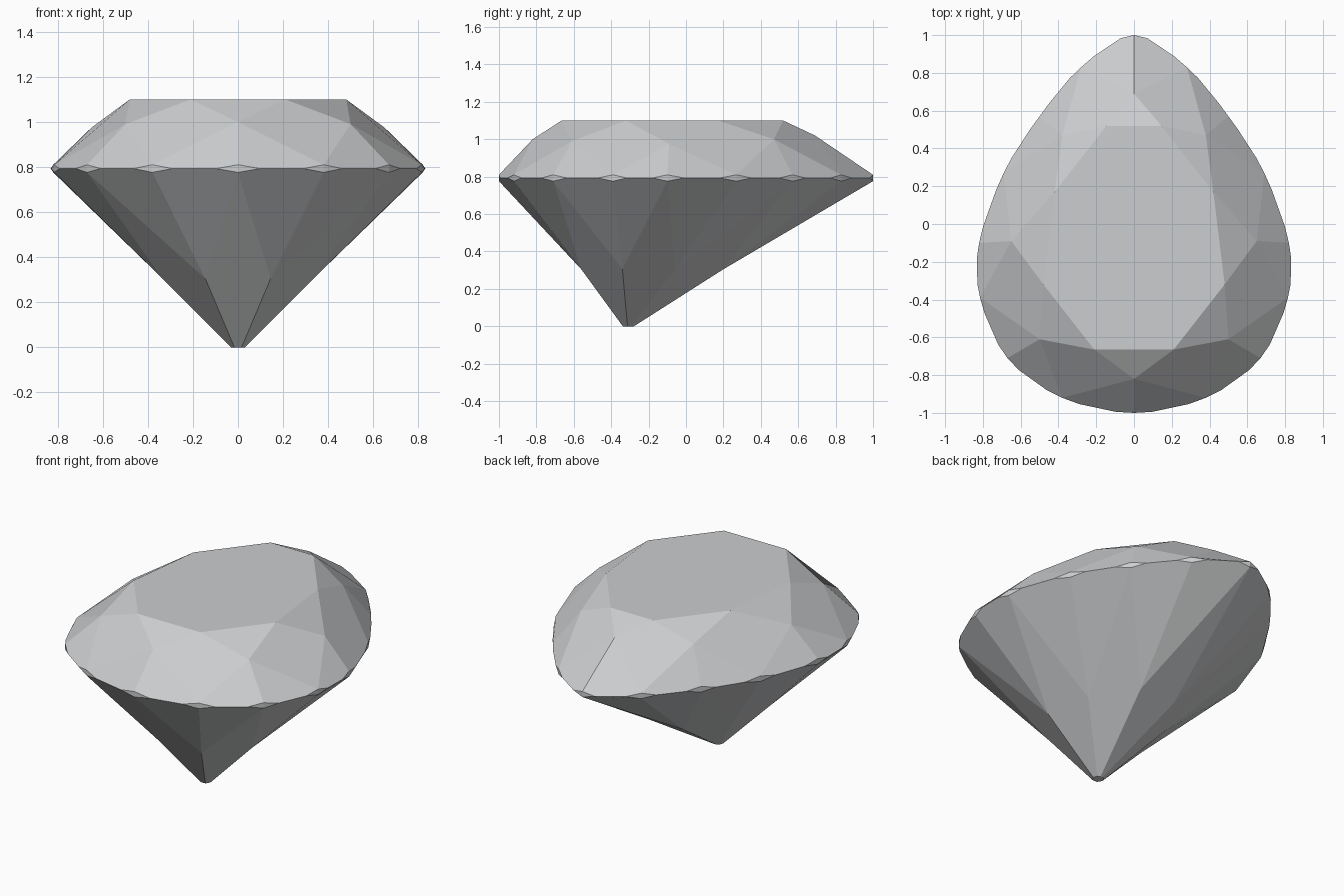
import bpy, bmesh
from mathutils import Vector

cube = bpy.data.objects.get("Cube")
if cube:
    bpy.data.objects.remove(cube, do_unlink=True)

# Material
mat = bpy.data.materials.new("pale grey crystal")
mat.use_nodes = True
colour = (0.6, 0.61, 0.62, 1)
mat.diffuse_color = colour
mat.node_tree.nodes["Principled BSDF"].inputs["Base Color"].default_value = colour

N = 16
TOP, BELT_TOP, BELT, BELT_BOTTOM, LOWER = 1.1, 0.81, 0.793, 0.776, 0.305


def ring(half, odd):
    """Mirror the right half into a dictionary keyed by position round the stone."""
    pts = {}
    for k, p in enumerate(half):
        i = 2 * k + 1 if odd else k
        pts[i] = Vector(p)
        pts[(N - i) % N] = Vector((-p[0], *p[1:]))
    return pts


# Pear outline, from the front round to the tip at the back
outline = ring([(0, -1), (.38, -.92), (.67, -.71), (.815, -.39), (.82, -.1),
                (.69, .27), (.5, .57), (.28, .83), (0, 1)], False)
table = ring([(.21, -.665, TOP), (.48, -.32, TOP), (.42, .17, TOP), (.145, .52, TOP)], True)
stars = [(0, -.82, 1), (.5, -.61, .99), (.65, -.09, .975), (.38, .47, 1), (0, .69, 1.02)]
crown = {2 * k: Vector(p) for k, p in enumerate(stars)}
crown.update({N - 2 * k: Vector((-p[0], p[1], p[2])) for k, p in enumerate(stars) if 0 < k < 4})
lower = ring([(.145, -.56, LOWER), (.335, -.34, LOWER), (.28, -.06, LOWER), (.12, .2, LOWER)], True)
centre = Vector((0, -.31, 0))
culet = {i: centre + (Vector((p.x, p.y, 0)) - centre).normalized() * .032 for i, p in lower.items()}


def on_outline(i, t):
    """Point on the smooth outline between corner i and the next."""
    a, b, c, d = (outline[(i + k) % N] for k in (-1, 0, 1, 2))
    p = b + (c - a) * t / 2 + (a - 2.5 * b + 2 * c - d / 2) * t**2 + (1.5 * (b - c) + (d - a) / 2) * t**3
    return Vector((p.x, p.y, BELT))


bm = bmesh.new()


def verts(points):
    return {i: bm.verts.new(p) for i, p in points.items()}


T, B, P, C = verts(table), verts(crown), verts(lower), verts(culet)
G = verts({i: (p.x, p.y, BELT_TOP) for i, p in outline.items()})
H = verts({i: (p.x, p.y, BELT_BOTTOM) for i, p in outline.items()})
Q = verts({i: on_outline(i, .25) for i in range(N)})
R = verts({i: on_outline(i, .75) for i in range(N)})

# Table and culet flats
odd = range(1, N, 2)
bm.faces.new([T[i] for i in odd])
bm.faces.new([C[i] for i in odd])

for i in range(N):
    n, p = (i + 1) % N, (i - 1) % N
    # Half facets above and below the girdle
    bm.faces.new((B[n if i % 2 else i], G[i], Q[i], R[i], G[n]))
    bm.faces.new((P[i if i % 2 else n], H[n], R[i], Q[i], H[i]))
    # Small girdle diamonds
    bm.faces.new((R[p], H[i], G[i]))
    bm.faces.new((H[i], Q[i], G[i]))
    if i % 2:
        # Crown kites
        bm.faces.new((T[i], B[p], G[i], B[n]))
    else:
        # Star facets and long pavilion mains
        bm.faces.new((T[p], B[i], T[n]))
        bm.faces.new((H[i], P[n], C[n], C[p], P[p]))

bmesh.ops.recalc_face_normals(bm, faces=bm.faces)
mesh = bpy.data.meshes.new("pear_cut_gem")
bm.to_mesh(mesh)
bm.free()
mesh.materials.append(mat)
gem = bpy.data.objects.new("pear_cut_gem", mesh)
bpy.context.collection.objects.link(gem)
